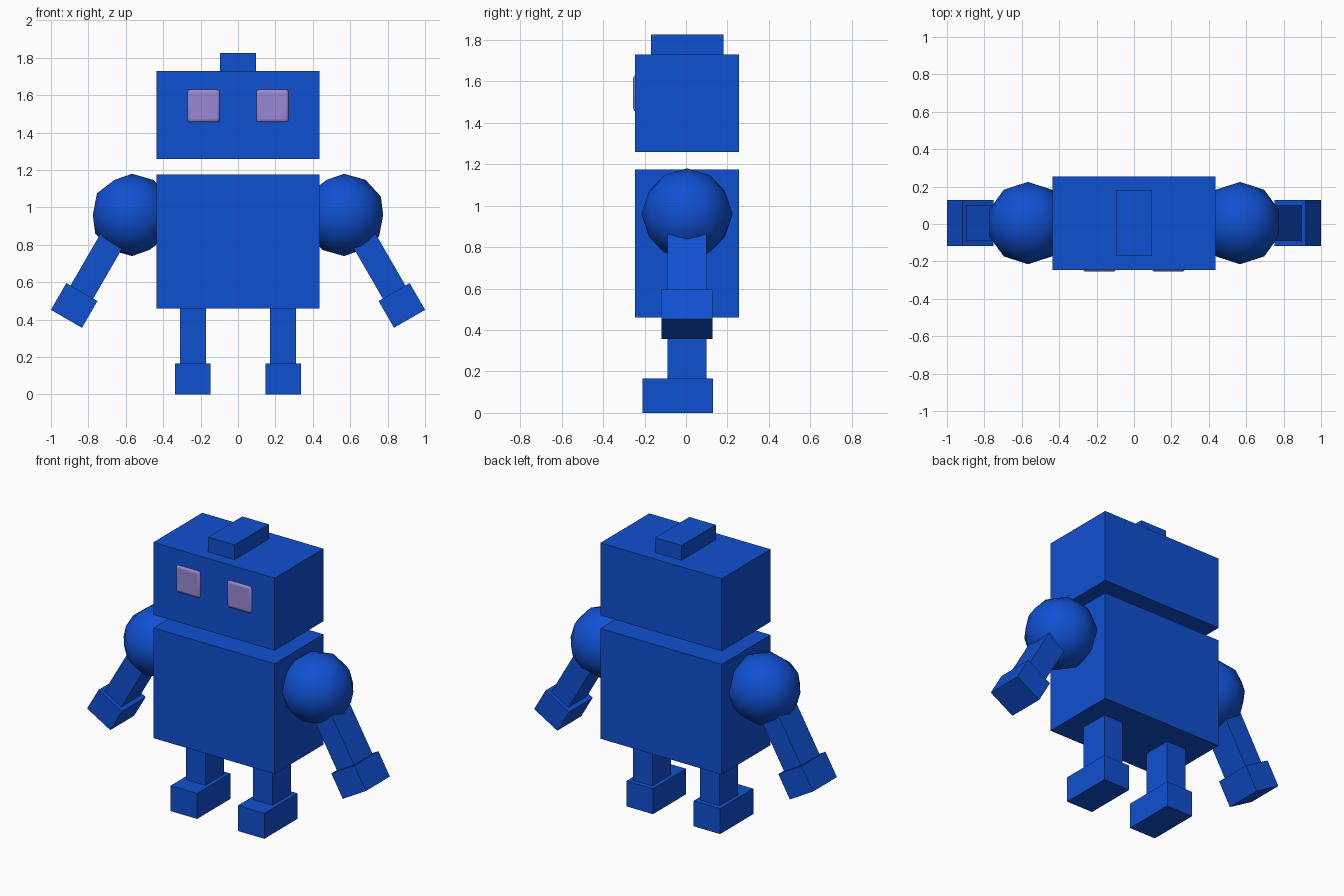
import bpy
import math
from mathutils import Vector, Matrix

if "Cube" in bpy.data.objects:
    bpy.data.objects.remove(bpy.data.objects["Cube"], do_unlink=True)


def make_material(name, colour):
    mat = bpy.data.materials.new(name)
    mat.use_nodes = True
    mat.diffuse_color = (*colour, 1)
    mat.node_tree.nodes["Principled BSDF"].inputs["Base Color"].default_value = (*colour, 1)
    return mat


blue = make_material("body blue", (0.005, 0.08, 0.64))
lilac = make_material("eye lilac", (0.32, 0.25, 0.65))
MID_Y = 0.005


def box(name, centre, size, mat=blue, tilt=0):
    """Box with its size baked in, tilted about the front-back axis."""
    bpy.ops.mesh.primitive_cube_add(size=1, location=centre, rotation=(0, tilt, 0))
    obj = bpy.context.object
    obj.name = name
    obj.data.transform(Matrix.Diagonal((*size, 1)))
    obj.data.materials.append(mat)
    return obj


# Head, its top block and torso
box("torso", (0, MID_Y, 0.8175), (0.87, 0.5, 0.715))
box("head", (0, MID_Y, 1.495), (0.87, 0.5, 0.47))
box("head_block", (0, MID_Y, 1.777), (0.19, 0.35, 0.098))

TILT = math.radians(30)
for side, label in ((1, "left"), (-1, "right")):
    # Rounded eye, mostly sunk into the head
    eye = box(f"{label}_eye", (side * 0.184, -0.215, 1.543), (0.177, 0.08, 0.178), lilac)
    bevel = eye.modifiers.new("rounded edges", "BEVEL")
    bevel.width = 0.018
    bevel.segments = 3
    bpy.ops.object.shade_smooth_by_angle(angle=math.radians(40))

    # Shoulder ball
    bpy.ops.mesh.primitive_ico_sphere_add(subdivisions=2, radius=0.22,
                                          location=(side * 0.567, MID_Y, 0.96))
    ball = bpy.context.object
    ball.name = f"{label}_shoulder"
    ball.data.materials.append(blue)
    bpy.ops.object.shade_smooth()

    # Hand and arm share one slanted axis
    hand = Vector((side * 0.876, MID_Y, 0.476))
    up_arm = Vector((-side * math.sin(TILT), 0, math.cos(TILT)))
    box(f"{label}_hand", hand, (0.192, 0.245, 0.165), tilt=-side * TILT)
    box(f"{label}_arm", hand + up_arm * 0.262, (0.14, 0.19, 0.36), tilt=-side * TILT)

    # Leg and foot
    box(f"{label}_leg", (side * 0.241, MID_Y, 0.312), (0.14, 0.19, 0.3))
    box(f"{label}_foot", (side * 0.241, -0.04, 0.0825), (0.19, 0.34, 0.165))
